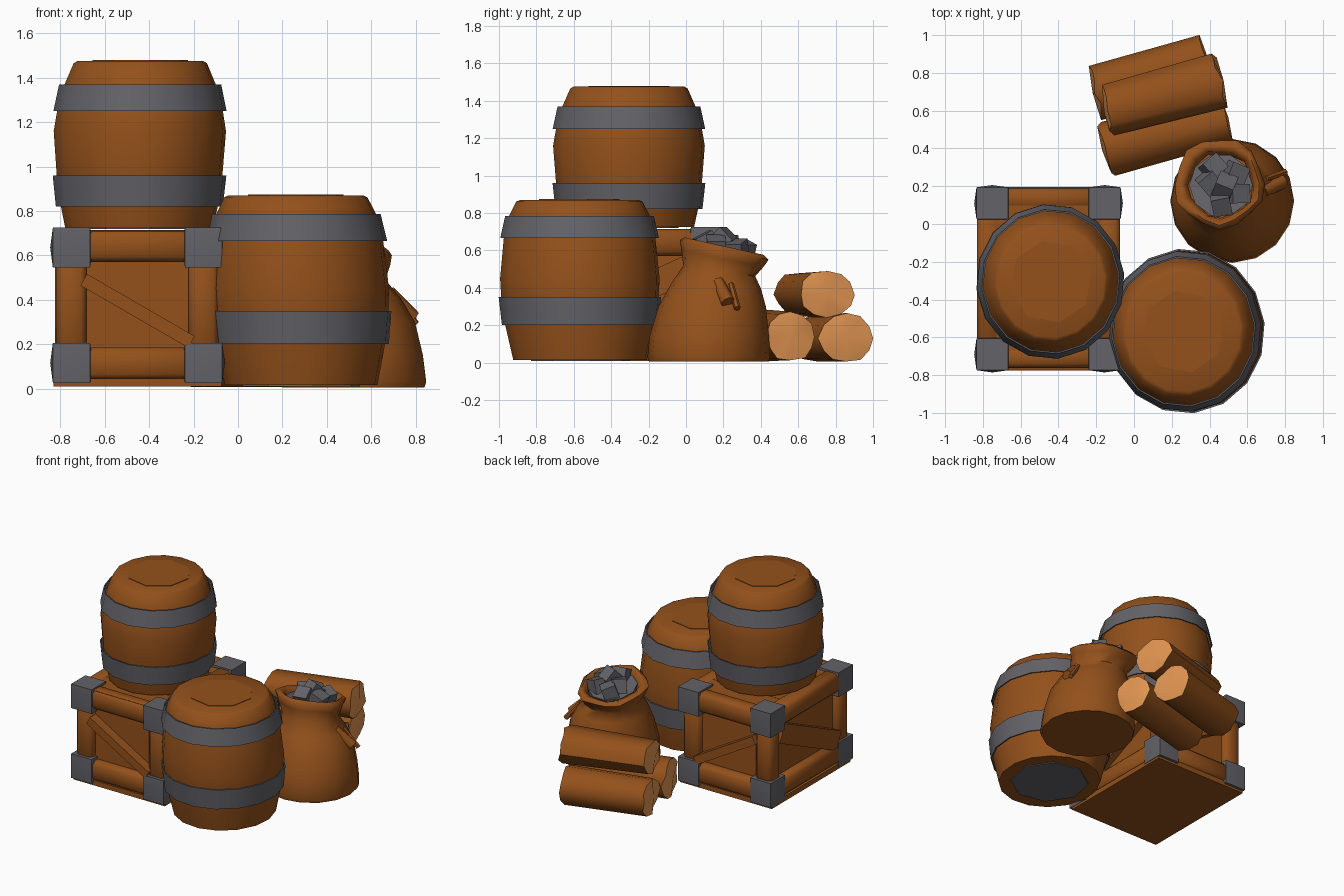
import bpy, bmesh, math, random
from mathutils import Vector, Matrix

if "Cube" in bpy.data.objects:
    bpy.data.objects.remove(bpy.data.objects["Cube"])

random.seed(4)


def material(name, rgb):
    m = bpy.data.materials.new(name)
    m.diffuse_color = (*rgb, 1)
    m.use_nodes = True
    m.node_tree.nodes["Principled BSDF"].inputs["Base Color"].default_value = m.diffuse_color
    return m


WOOD = material("brown wood", (0.295, 0.082, 0.011))
IRON = material("dark iron", (0.122, 0.122, 0.138))
CUT = material("pale cut wood", (0.77, 0.305, 0.085))


def finish(name, bm, mats, angle=None):
    bmesh.ops.recalc_face_normals(bm, faces=bm.faces)
    me = bpy.data.meshes.new(name)
    bm.to_mesh(me)
    bm.free()
    for m in mats:
        me.materials.append(m)
    ob = bpy.data.objects.new(name, me)
    bpy.context.collection.objects.link(ob)
    if angle:
        bpy.ops.object.select_all(action='DESELECT')
        ob.select_set(True)
        bpy.context.view_layer.objects.active = ob
        bpy.ops.object.shade_smooth_by_angle(angle=math.radians(angle))
    return ob


def loft(rings, n, closed=False, wobble=0.0, turn=0.0, sy=1.0):
    """Rings are (cx, cy, z, radius, tilt); tilt lowers or raises z along y."""
    bm = bmesh.new()
    rows = []
    for i, (cx, cy, z, r, tilt) in enumerate(rings):
        row = []
        for k in range(n):
            a = turn + math.tau * k / n
            rr = r * (1 + wobble * math.sin(a * 5 + i * .4) * (z > .5))
            row.append(bm.verts.new((cx + rr * math.cos(a), cy + sy * rr * math.sin(a),
                                     z + tilt * rr * math.sin(a))))
        rows.append(row)
    pairs = list(zip(rows, rows[1:])) + ([(rows[-1], rows[0])] if closed else [])
    for lo, hi in pairs:
        for k in range(n):
            j = (k + 1) % n
            bm.faces.new((lo[k], lo[j], hi[j], hi[k]))
    if not closed:
        bm.faces.new(rows[0])
        bm.faces.new(rows[-1])
    return bm


def box(name, lo, hi, mat, bevel=0.0):
    lo, hi = Vector(lo), Vector(hi)
    bm = bmesh.new()
    bmesh.ops.create_cube(bm, size=1, matrix=Matrix.Translation((lo + hi) / 2)
                          @ Matrix.Diagonal((*(hi - lo), 1)))
    if bevel:
        bmesh.ops.bevel(bm, geom=bm.edges[:], offset=bevel, segments=1, affect='EDGES')
    return finish(name, bm, [mat], 50 if bevel else None)


def along(p, q):
    p, q = Vector(p), Vector(q)
    rot = (q - p).to_track_quat('Z', 'Y').to_matrix().to_4x4()
    return Matrix.Translation((p + q) / 2) @ rot, (q - p).length


def barrel(name, bottom, top, z0, z1, body, bands):
    def centre(z):
        t = (z - z0) / (z1 - z0)
        return [bottom[i] + (top[i] - bottom[i]) * t for i in (0, 1)]
    # staves with the head and foot closed
    bm = loft([(*centre(z), z, r, 0) for z, r in body], 16, turn=.1, sy=1.045)
    finish(name + "_body", bm, [WOOD], 50)
    # thin hoops standing slightly off the staves
    for i, (a, ra, b, rb) in enumerate(bands):
        ring = [(a, ra), (b, rb), (b, rb - .008), (a, ra - .008)]
        bm = loft([(*centre(z), z, r, 0) for z, r in ring], 16, closed=True, turn=.1, sy=1.045)
        finish(f"{name}_hoop_{i}", bm, [IRON], 50)
    # octagonal lid and iron foot plate
    for part, z, r, mat in (("lid", z1, .22, WOOD), ("foot_plate", z0 - .004, .27, IRON)):
        bm = loft([(*centre(z), z - .002, r, 0), (*centre(z), z + .004, r, 0)], 8, turn=.2)
        finish(f"{name}_{part}", bm, [mat])


barrel("upper_barrel", (-.445, -.305), (-.44, -.305), .725, 1.475,
       [(.725, .335), (.82, .355), (.96, .375), (1.16, .39), (1.25, .375),
        (1.37, .342), (1.465, .302), (1.475, .285)],
       [(.82, .378, .96, .393), (1.25, .392, 1.37, .367)])
barrel("lower_barrel", (.285, -.565), (.26, -.57), .015, .87,
       [(.015, .345), (.2, .385), (.35, .405), (.45, .41), (.665, .39),
        (.785, .362), (.86, .325), (.87, .305)],
       [(.2, .402, .35, .418), (.665, .408, .785, .382)])

# crate: recessed core, floor and lid boards
X0, X1, Y0, Y1 = -.835, -.07, -.775, .195
box("crate_core", (X0 + .065, Y0 + .07, .03), (X1 - .065, Y1 - .07, .68), WOOD)
box("crate_floor", (X0 + .005, Y0 + .02, .008), (X1 - .005, Y1 - .02, .045), WOOD)
for i in range(4):
    w = (Y1 - Y0 - .06) / 4
    y = Y0 + .03 + i * w
    box(f"crate_lid_board_{i}", (X0 + .03, y, .67), (X1 - .03, y + w - .003, .71), WOOD)
# crate rails, posts and iron corners
for x in (X0, X1 - .13):
    for z in (.04, .57):
        box("crate_side_rail", (x + .003, Y0 + .1, z), (x + .127, Y1 - .1, z + .145), WOOD, .025)
for y in (Y0, Y1 - .13):
    for z in (.04, .57):
        box("crate_end_rail", (X0 + .1, y + .012, z), (X1 - .1, y + .125, z + .145), WOOD, .025)
for x in (X0 + .085, X1 - .085):
    for y in (Y0 + .085, Y1 - .085):
        box("crate_post", (x - .068, y - .062, .1), (x + .068, y + .062, .65), WOOD, .025)
        for z in (.115, .635):
            bm = bmesh.new()
            bmesh.ops.create_cube(bm, size=1, matrix=Matrix.Translation((x, y, z))
                                  @ Matrix.Diagonal((.168, .168, .18, 1)))
            # hammered centres on the upright faces
            centres = bmesh.ops.poke(bm, faces=bm.faces[:], offset=0)['verts']
            for v in centres:
                d = v.co - Vector((x, y, z))
                if abs(d.z) < .05:
                    v.co += d.normalized() * .012
            finish("crate_iron_corner", bm, [IRON], 12)


def brace(p, q, size):
    m, length = along(p, q)
    bm = bmesh.new()
    bmesh.ops.create_cube(bm, size=1, matrix=m @ Matrix.Diagonal((*size, length, 1)))
    finish("crate_diagonal_brace", bm, [WOOD])


for y in (Y0 + .065, Y1 - .065):
    brace((X0 + .14, y, .49), (X1 - .14, y, .21), (.13, .06))
for x in (X0 + .05, X1 - .05):
    brace((x, Y0 + .15, .21), (x, Y1 - .15, .52), (.08, .14))

# sack with a tilted, folded mouth
bm = loft([(.52, .122, .005, .32, 0), (.52, .122, .03, .328, 0), (.515, .125, .15, .318, 0),
           (.51, .14, .3, .287, 0), (.49, .16, .41, .24, -.05), (.472, .178, .49, .192, -.15),
           (.458, .203, .555, .22, -.2), (.452, .215, .6, .237, -.22), (.452, .215, .62, .212, -.22),
           (.458, .21, .6, .18, -.22), (.46, .205, .54, .168, -.2)], 16, wobble=.05)
finish("sack", bm, [WOOD], 70)
# stone filling
finish("stone_bed", loft([(.46, .205, .55, .16, -.2), (.46, .205, .592, .168, -.2)], 10), [IRON])
for x, y, z in ((.4, .22, .62), (.54, .27, .6), (.46, .11, .64), (.48, .2, .655),
                (.42, .3, .6), (.55, .16, .62)):
    bm = bmesh.new()
    rot = Matrix.Rotation(random.uniform(0, 3), 4, 'Z') @ Matrix.Rotation(random.uniform(.2, .9), 4, 'X')
    bmesh.ops.create_cube(bm, size=.1, matrix=Matrix.Translation((x, y, z)) @ rot)
    finish("stone", bm, [IRON])


def rod(name, p, q, r0, r1, n, flat=None):
    m, length = along(p, q)
    bm = bmesh.new()
    bmesh.ops.create_cone(bm, cap_ends=True, segments=n, radius1=r0, radius2=r1,
                          depth=length, matrix=m)
    if flat:
        # squashed section, chipped rims and slightly domed pale ends
        caps = [f for f in bm.faces if len(f.verts) > 4]
        for f in caps:
            f.material_index = 1
        for v in bm.verts:
            v.co.z = p[2] + (v.co.z - p[2]) * flat
            v.co += Vector((random.uniform(-.015, .015), random.uniform(-.01, .01),
                            random.uniform(-.006, .006)))
            v.co.z = max(v.co.z, .006)
        bmesh.ops.poke(bm, faces=caps, offset=.02)
    finish(name, bm, [WOOD, CUT] if flat else [WOOD], 50)


# tie hanging from the sack neck
rod("tie_toggle", (.68, .17, .43), (.785, .225, .32), .035, .038, 8)
rod("tie_end", (.7, .24, .42), (.8, .275, .29), .016, .018, 6)

# stacked logs
rod("back_log", (-.2, .7, .132), (.375, .855, .132), .15, .15, 12, .86)
rod("front_log", (-.15, .4, .142), (.48, .56, .142), .147, .14, 12, .96)
rod("top_log", (-.145, .6, .367), (.46, .75, .367), .132, .148, 12, .86)
